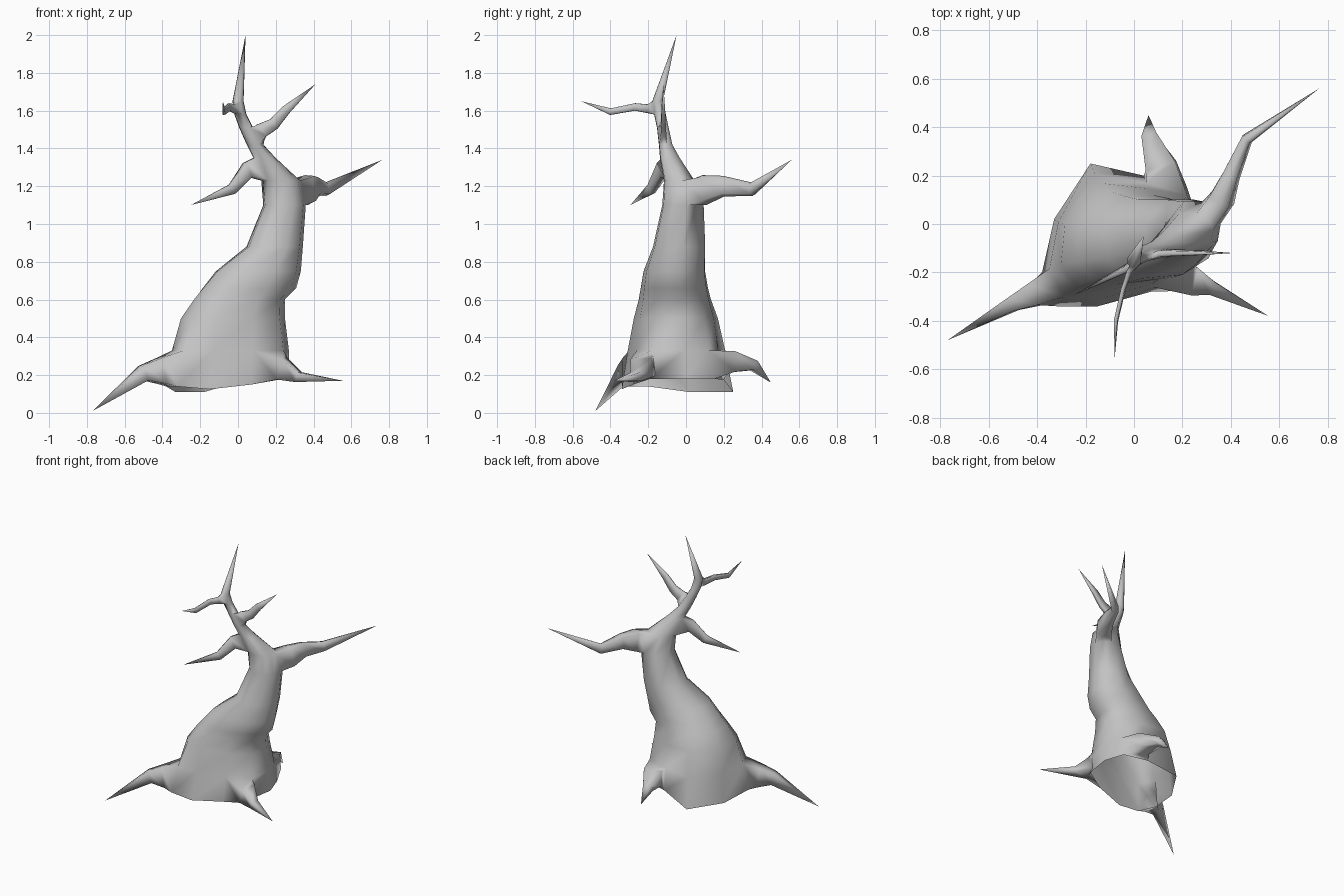
import bpy, bmesh, math
from mathutils import Vector, geometry

cube = bpy.data.objects.get("Cube")
if cube:
    bpy.data.objects.remove(cube, do_unlink=True)

bark = bpy.data.materials.new("grey_bark")
bark.use_nodes = True
GREY = (0.55, 0.55, 0.55, 1)
bark.diffuse_color = GREY
bark.node_tree.nodes["Principled BSDF"].inputs["Base Color"].default_value = GREY

bm = bmesh.new()


def bridge(a, b):
    """Faces between two matching vertex loops."""
    for i in range(len(a)):
        j = (i + 1) % len(a)
        bm.faces.new((a[i], a[j], b[j], b[i]))


def close(loop, tip):
    """Sharp tip on a loop."""
    end = bm.verts.new(tip)
    for i in range(len(loop)):
        bm.faces.new((loop[i], loop[(i + 1) % len(loop)], end))


def grow(loop, stops, tip):
    """Grow a tapered limb out of an opening through (x, y, z, radius) stops."""
    heading = geometry.normal([v.co for v in loop])
    centre = sum((v.co for v in loop), Vector()) / len(loop)
    spokes = [v.co - centre for v in loop]
    spokes = [(s - heading * s.dot(heading)).normalized() for s in spokes]
    path = [centre] + [Vector(s[:3]) for s in stops] + [Vector(tip)]
    for k, stop in enumerate(stops, 1):
        aim = (path[k + 1] - path[k]).normalized() + (path[k] - path[k - 1]).normalized()
        aim.normalize()
        turn = heading.rotation_difference(aim)
        spokes = [turn @ s for s in spokes]
        heading = aim
        ring = [bm.verts.new(path[k] + s * stop[3]) for s in spokes]
        bridge(loop, ring)
        loop = ring
    close(loop, tip)


# Trunk: irregular sloping footprint easing into round sections
footprint = [(.27, 0, .18), (.22, .15, .18), (.04, .2, .175), (-.18, .25, .11),
             (-.33, .02, .11), (-.38, -.2, .14), (-.32, -.34, .14), (-.15, -.34, .125),
             (.07, -.28, .15), (.24, -.19, .18)]
unit = [Vector(((x + .055) / .325, (y + .045) / .295)) for x, y, z in footprint]

# z, x min, x max, y min, y max, roundness
sections = [
    (.33, -.355, .27, -.31, .21, .15),
    (.50, -.315, .25, -.28, .175, .4),
    (.60, -.25, .25, -.255, .14, .6),
    (.66, -.205, .31, -.245, .125, .7),
    (.75, -.13, .335, -.23, .11, .8),
    (.88, .04, .345, -.18, .11, 1),
    (1.10, .13, .36, -.13, .10, 1),
    (1.23, .12, .33, -.12, .05, 1),
    (1.35, .08, .2, -.14, -.03, 1),
    (1.42, .045, .135, -.145, -.07, 1),
    (1.51, .005, .08, -.155, -.09, 1),
    (1.58, -.02, .045, -.17, -.105, 1),
    (1.65, -.03, .03, -.18, -.12, 1),
]
grid = [[bm.verts.new(p) for p in footprint]]
for z, x0, x1, y0, y1, roundness in sections:
    ring = []
    for u in unit:
        p = u.lerp(u.normalized(), roundness)
        ring.append(bm.verts.new(((x0 + x1) / 2 + p.x * (x1 - x0) / 2,
                                  (y0 + y1) / 2 + p.y * (y1 - y0) / 2, z)))
    grid.append(ring)

# Limbs: level and first column of the opening, its width, stops, tip
limbs = [
    # right, left and back roots
    (0, 5, 1, [(-.41, -.29, .22, .085), (-.5, -.33, .21, .052)], (-.77, -.48, .01)),
    (0, 8, 1, [(.235, -.23, .235, .08), (.32, -.265, .19, .038)], (.555, -.38, .17)),
    (0, 1, 1, [(.11, .24, .27, .085), (.065, .36, .25, .042)], (.06, .45, .16)),
    # back, right, left and front branches
    (7, 0, 2, [(.36, .1, 1.18, .08), (.4, .2, 1.2, .055), (.465, .35, 1.185, .036)],
     (.765, .56, 1.34)),
    (8, 4, 2, [(.05, -.13, 1.285, .045), (-.03, -.185, 1.185, .03)], (-.25, -.295, 1.1)),
    (10, 8, 2, [(.125, -.12, 1.495, .04), (.19, -.12, 1.53, .032),
                (.255, -.12, 1.605, .025)], (.41, -.12, 1.74)),
    (12, 6, 2, [(-.02, -.2, 1.61, .024), (-.045, -.27, 1.62, .02),
                (-.075, -.4, 1.595, .018)], (-.08, -.555, 1.65)),
]
openings = set()
for level, first, width, stops, tip in limbs:
    columns = [(first + c) % len(unit) for c in range(width + 1)]
    openings.update((level, c) for c in columns[:-1])
    grow([grid[level][c] for c in columns] + [grid[level + 1][c] for c in reversed(columns)],
         stops, tip)

# Trunk skin around the openings, ending in the crown spike
for level in range(len(grid) - 1):
    low, high = grid[level], grid[level + 1]
    for i in range(len(unit)):
        j = (i + 1) % len(unit)
        if (level, i) not in openings:
            bm.faces.new((low[i], low[j], high[j], high[i]))
close(grid[-1], (.04, -.05, 2))

for f in bm.faces:
    f.smooth = True
mesh = bpy.data.meshes.new("bare_tree")
bm.to_mesh(mesh)
bm.free()
mesh.materials.append(bark)
bpy.context.collection.objects.link(bpy.data.objects.new("bare_tree", mesh))
